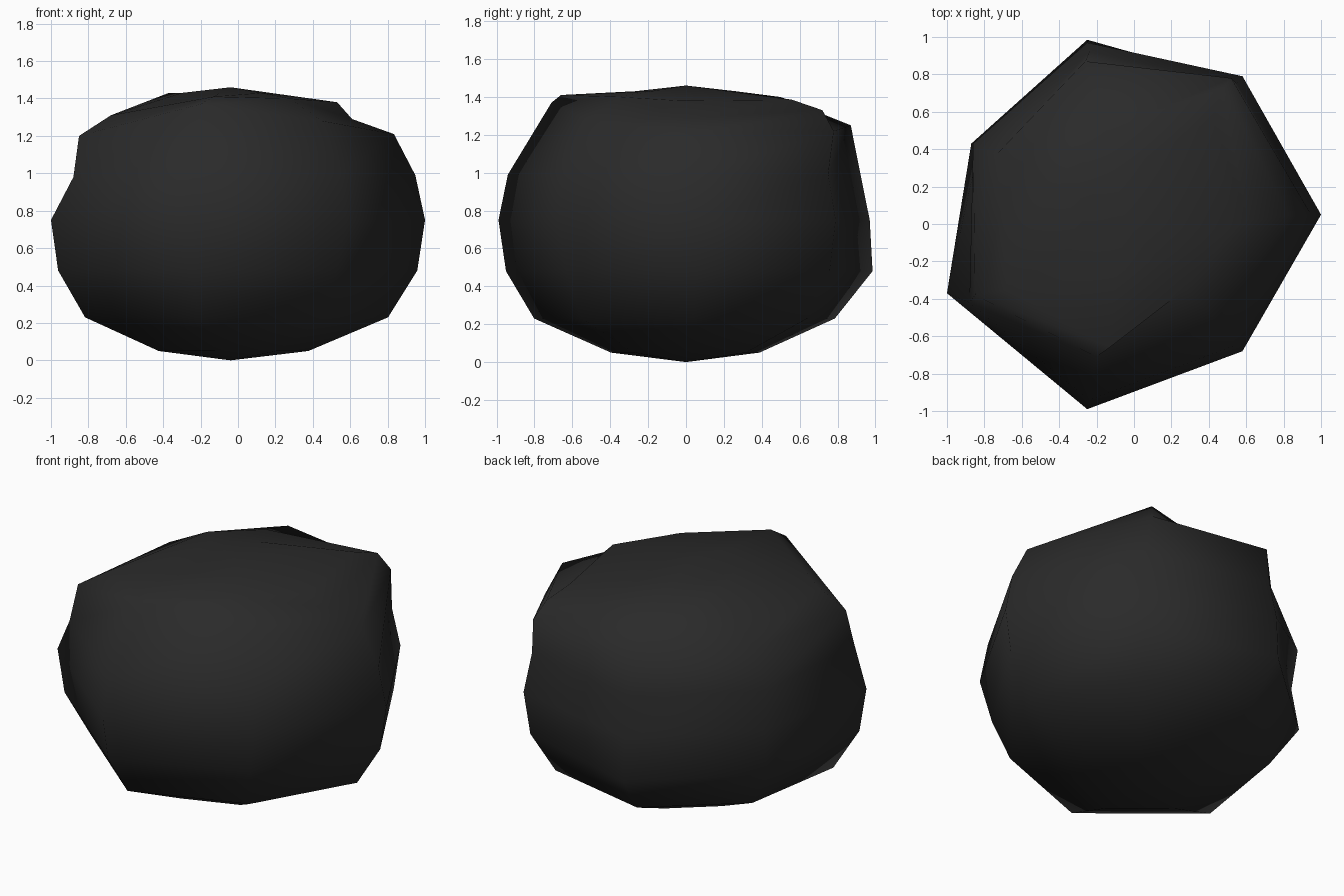
import bpy, bmesh

if "Cube" in bpy.data.objects:
    bpy.data.objects.remove(bpy.data.objects["Cube"])

# Rock: a 7-sided ball following one outline, with chipped corners
CENTRE_X = -0.04
outline = [(1, 0.05), (0.58, 0.79), (-0.25, 0.97), (-0.87, 0.44),
           (-1, -0.37), (-0.25, -0.99), (0.58, -0.68)]
levels = [(0.05, 0.4), (0.23, 0.81), (0.48, 0.96), (0.75, 1),
          (0.99, 0.95), (1.21, 0.84), (1.4, 0.51), (1.43, 0.27)]  # height, scale

# Chipped corners on each level: side -> position
chips = [
    {}, {},
    {2: (-0.25, 0.985, 0.48), 3: (-0.87, 0.43, 0.48), 6: (0.53, -0.63, 0.48)},
    {3: (-0.83, 0.41, 0.74)},
    {3: (-0.86, 0.43, 1), 4: (-0.88, -0.42, 0.98)},
    {1: (0.52, 0.78, 1.22), 2: (-0.26, 0.87, 1.25), 4: (-0.85, -0.38, 1.2),
     5: (-0.2, -0.71, 1.37), 6: (0.45, -0.52, 1.28)},
    {0: (0.61, 0.02, 1.29), 1: (0.47, 0.72, 1.33), 3: (-0.37, 0.22, 1.43),
     4: (-0.68, -0.35, 1.31), 5: (-0.13, -0.66, 1.41)},
    {0: (0.53, -0.03, 1.38), 1: (0.42, 0.56, 1.385)},
]


def corner(level, side):
    z, k = levels[level]
    x, y = outline[side]
    return chips[level].get(side, (CENTRE_X + (x - CENTRE_X) * k, y * k, z))


bm = bmesh.new()
sides = len(outline)
grid = [[bm.verts.new(corner(i, s)) for s in range(sides)]
        for i in range(len(levels))]
bottom = bm.verts.new((CENTRE_X, 0, 0))
top = bm.verts.new((CENTRE_X, 0, 1.46))

# Skin the levels and close both poles
for s in range(sides):
    t = (s + 1) % sides
    bm.faces.new((bottom, grid[0][t], grid[0][s]))
    bm.faces.new((top, grid[-1][s], grid[-1][t]))
    for lo, hi in zip(grid, grid[1:]):
        bm.faces.new((lo[s], lo[t], hi[t], hi[s]))
bmesh.ops.recalc_face_normals(bm, faces=bm.faces)
for f in bm.faces:
    f.smooth = True

mesh = bpy.data.meshes.new("rock")
bm.to_mesh(mesh)
bm.free()
rock = bpy.data.objects.new("rock", mesh)
bpy.context.collection.objects.link(rock)

# Charcoal stone
stone = bpy.data.materials.new("charcoal stone")
stone.diffuse_color = (0.023, 0.023, 0.023, 1)
stone.use_nodes = True
stone.node_tree.nodes["Principled BSDF"].inputs["Base Color"].default_value = stone.diffuse_color
mesh.materials.append(stone)
